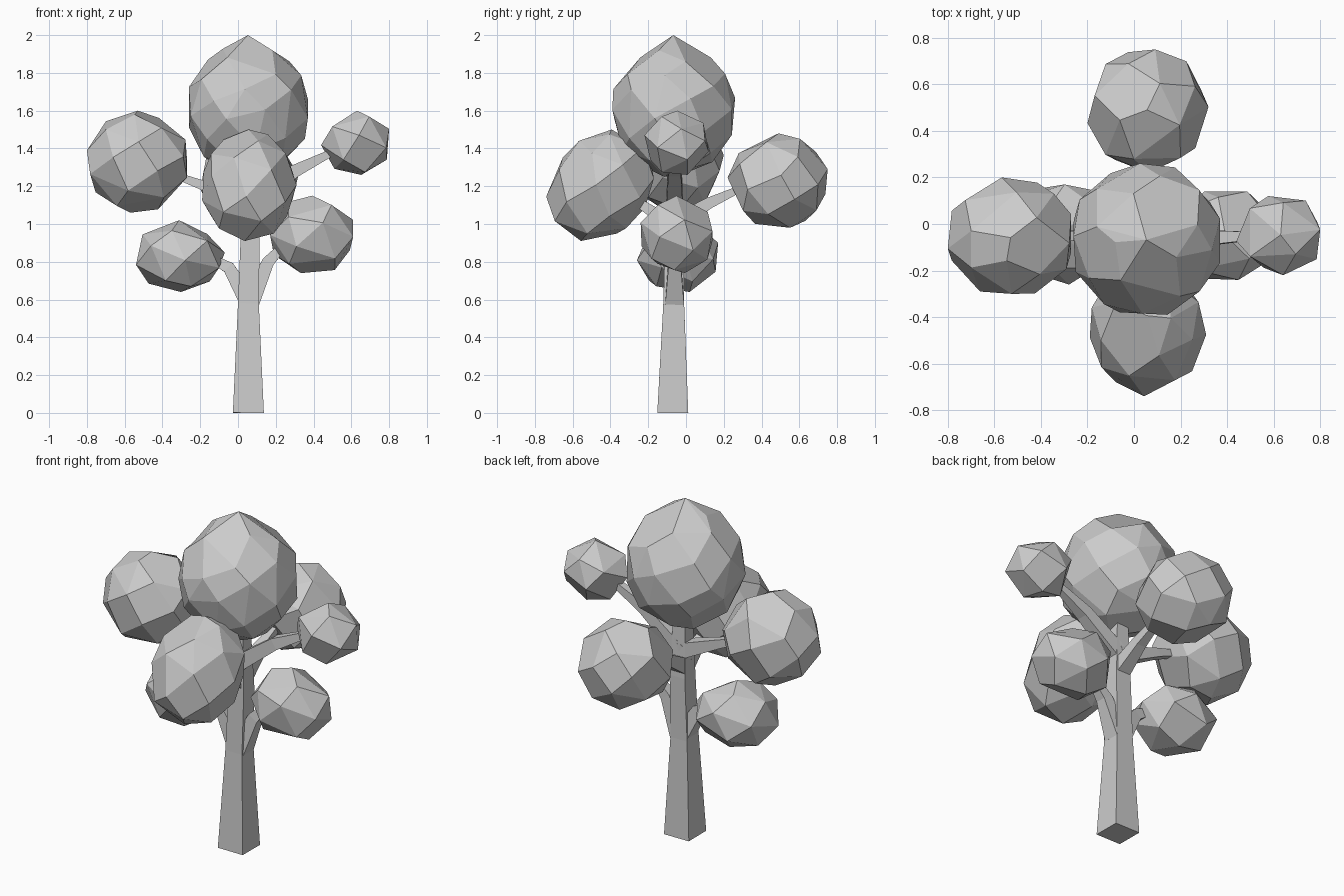
import bpy, bmesh, math, random
from mathutils import Vector

if "Cube" in bpy.data.objects:
    bpy.data.objects.remove(bpy.data.objects["Cube"])


def finish(bm, name):
    bmesh.ops.recalc_face_normals(bm, faces=bm.faces[:])
    mesh = bpy.data.meshes.new(name)
    bm.to_mesh(mesh)
    bm.free()
    bpy.context.collection.objects.link(bpy.data.objects.new(name, mesh))


def foliage(name, lo, hi, count, seed, lean=0.0, tip=1.0):
    """Faceted leaf clump: hull of jittered sphere points, fitted to a box.
    lean shears the clump along y with height, tip stretches its top point."""
    rng = random.Random(seed)
    pts = [Vector((0, 0, tip))]
    for i in range(1, count):
        z = 1 - 2 * (i + 0.5) / count
        a = i * 2.39996 + seed
        r = math.sqrt(1 - z * z)
        p = Vector((r * math.cos(a), r * math.sin(a), z))
        p += Vector([rng.uniform(-0.09, 0.09) for _ in range(3)])
        pts.append(p.normalized())
    for p in pts:
        p.y += lean * p.z
    mn = [min(p[k] for p in pts) for k in range(3)]
    mx = [max(p[k] for p in pts) for k in range(3)]
    bm = bmesh.new()
    for p in pts:
        bm.verts.new([lo[k] + (p[k] - mn[k]) / (mx[k] - mn[k]) * (hi[k] - lo[k])
                      for k in range(3)])
    bmesh.ops.convex_hull(bm, input=bm.verts[:])
    loose = [v for v in bm.verts if not v.link_faces]
    bmesh.ops.delete(bm, geom=loose, context='VERTS')
    # merge nearly flat neighbours into larger facets
    bmesh.ops.dissolve_limit(bm, angle_limit=math.radians(12),
                             verts=bm.verts[:], edges=bm.edges[:])
    finish(bm, name)


def limb(name, path):
    """Four-sided tapering limb through (x, y, z, half width) stations."""
    bm = bmesh.new()
    pts = [Vector(s[:3]) for s in path]
    axis = (pts[-1] - pts[0]).normalized()
    ref = Vector((0, 1, 0)) if abs(axis.y) < 0.5 else Vector((1, 0, 0))
    u = axis.cross(ref).normalized()
    v = axis.cross(u)
    rings = [[bm.verts.new(p + s[3] * (a * u + b * v))
              for a, b in ((1, 1), (-1, 1), (-1, -1), (1, -1))]
             for p, s in zip(pts, path)]
    for r0, r1 in zip(rings, rings[1:]):
        for i in range(4):
            j = (i + 1) % 4
            bm.faces.new((r0[i], r0[j], r1[j], r1[i]))
    bm.faces.new(rings[0])
    bm.faces.new(rings[-1])
    finish(bm, name)


# Trunk
limb("trunk", [(0.055, -0.07, 0, 0.082), (0.055, -0.065, 0.58, 0.055),
               (0.065, -0.06, 0.95, 0.05), (0.06, -0.06, 1.4, 0.035)])

# Branches
limb("branch_low_left", [(0.05, -0.06, 0.6, 0.05), (-0.05, -0.06, 0.77, 0.032), (-0.22, -0.05, 0.86, 0.012)])
limb("branch_low_right", [(0.07, -0.06, 0.6, 0.05), (0.16, -0.06, 0.8, 0.032), (0.30, -0.05, 0.95, 0.012)])
limb("branch_high_left", [(0.06, -0.06, 1.1, 0.045), (-0.2, -0.05, 1.21, 0.025), (-0.42, -0.05, 1.29, 0.012)])
limb("branch_high_right", [(0.06, -0.06, 1.1, 0.045), (0.3, -0.06, 1.28, 0.034), (0.54, -0.05, 1.4, 0.015)])
limb("branch_front", [(0.06, -0.06, 0.98, 0.04), (0.06, -0.2, 1.08, 0.028), (0.06, -0.36, 1.18, 0.012)])
limb("branch_back", [(0.06, -0.06, 1.0, 0.045), (0.06, 0.12, 1.11, 0.03), (0.06, 0.36, 1.22, 0.012)])

# Foliage clumps
foliage("foliage_crown", (-0.26, -0.39, 1.25), (0.37, 0.26, 2.0), 42, 1, tip=1.12)
foliage("foliage_high_left", (-0.80, -0.30, 1.06), (-0.27, 0.20, 1.60), 30, 2)
foliage("foliage_high_right", (0.44, -0.22, 1.26), (0.80, 0.12, 1.60), 16, 3)
foliage("foliage_front", (-0.19, -0.74, 0.91), (0.31, -0.17, 1.50), 30, 4, lean=0.2)
foliage("foliage_back", (-0.20, 0.22, 0.98), (0.32, 0.75, 1.48), 28, 5)
foliage("foliage_low_left", (-0.54, -0.26, 0.64), (-0.07, 0.17, 1.02), 20, 6)
foliage("foliage_low_right", (0.17, -0.24, 0.74), (0.61, 0.14, 1.15), 20, 7)
